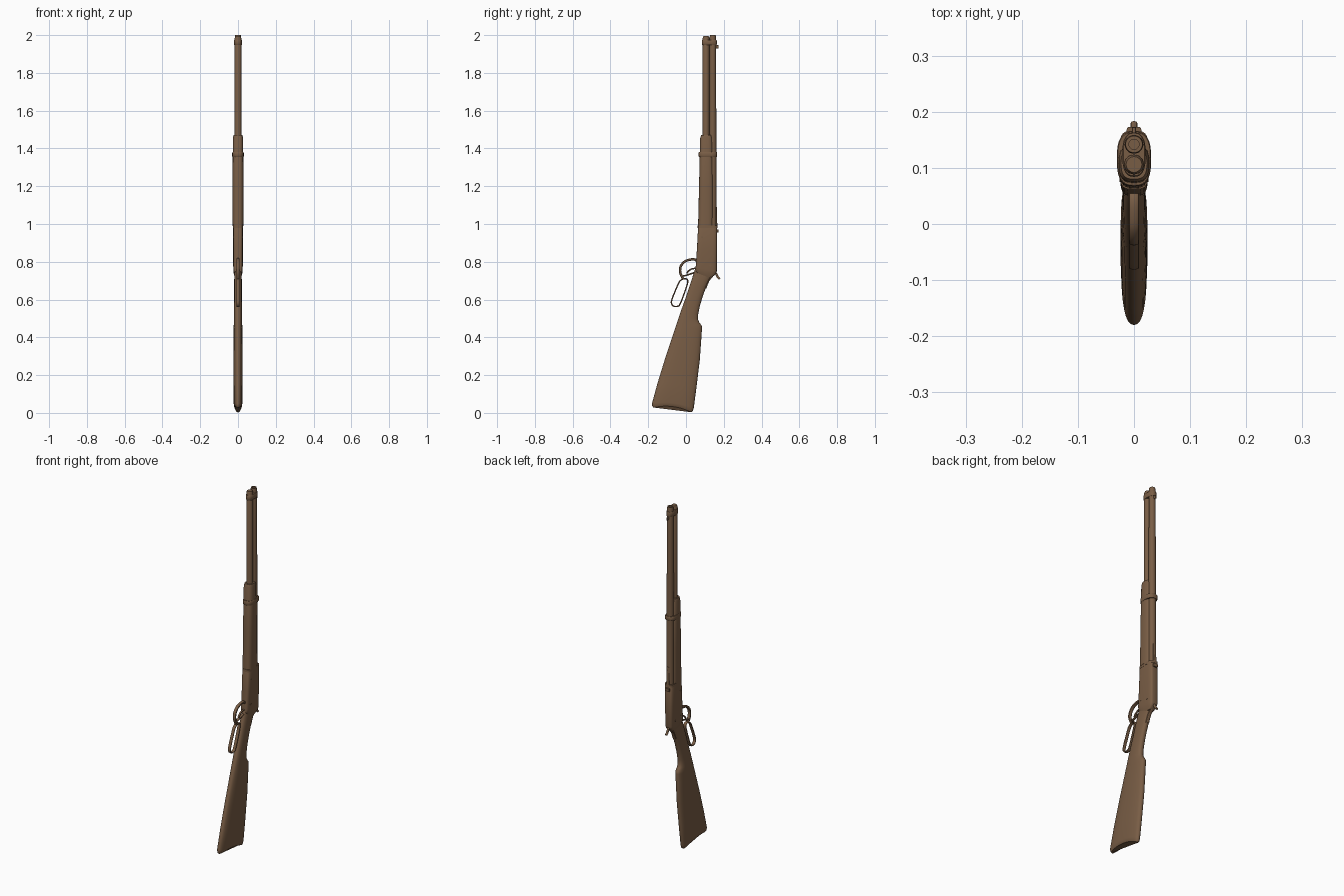
import bpy, bmesh, math
from mathutils import Vector

if "Cube" in bpy.data.objects:
    bpy.data.objects.remove(bpy.data.objects["Cube"])

wood = bpy.data.materials.new("brown")
wood.diffuse_color = (0.19, 0.11, 0.06, 1)
wood.use_nodes = True
wood.node_tree.nodes["Principled BSDF"].inputs["Base Color"].default_value = wood.diffuse_color


def skin(name, rings, closed=False, angle=40):
    """Join a list of rings into a surface, capped unless closed."""
    bm = bmesh.new()
    vr = [[bm.verts.new(p) for p in r] for r in rings]
    n = len(vr[0])
    pairs = list(zip(vr, vr[1:])) + ([(vr[-1], vr[0])] if closed else [])
    for a, b in pairs:
        for i in range(n):
            bm.faces.new((a[i], a[(i + 1) % n], b[(i + 1) % n], b[i]))
    if not closed:
        bm.faces.new(vr[0])
        bm.faces.new(vr[-1])
    bmesh.ops.recalc_face_normals(bm, faces=bm.faces)
    me = bpy.data.meshes.new(name)
    bm.to_mesh(me)
    bm.free()
    me.materials.append(wood)
    ob = bpy.data.objects.new(name, me)
    bpy.context.collection.objects.link(ob)
    bpy.context.view_layer.objects.active = ob
    ob.select_set(True)
    bpy.ops.object.shade_smooth_by_angle(angle=math.radians(angle))
    ob.select_set(False)
    return ob


def spow(v, e):
    return math.copysign(abs(v) ** e, v)


def loft(name, stations, n=2.0, seg=32, x=0):
    """Stations: front y, front z, back y, back z, half width, middle lift."""
    rings = []
    for fy, fz, by, bz, w, lift in stations:
        ring = []
        for i in range(seg):
            a = 2 * math.pi * i / seg
            c, s = spow(math.cos(a), 2 / n), spow(math.sin(a), 2 / n)
            ring.append((x + w * s, (fy + by) / 2 + c * (by - fy) / 2,
                         (fz + bz) / 2 + c * (bz - fz) / 2 + lift * (1 - c * c)))
        rings.append(ring)
    return skin(name, rings)


def upright(name, y, profile):
    """Round tube along z from (z, radius) pairs."""
    return loft(name, [(y - r, z, y + r, z, r, 0) for z, r in profile])


def block(name, spans, n=3.0):
    """Level sections: z, y min, y max, half width."""
    return loft(name, [(a, z, b, z, w, 0) for z, a, b, w in spans], n)


def strip(name, pts, t, w, closed=False, sub=6):
    """Flattened rod along a smooth y-z path; t half thickness, w half width."""
    P = [Vector((0, *p)) for p in pts]
    n = len(P)
    get = lambda i: P[i % n] if closed else P[max(0, min(n - 1, i))]
    path = []
    for i in range(n if closed else n - 1):
        a, b, c, d = (get(i + k) for k in (-1, 0, 1, 2))
        for k in range(sub):
            u = k / sub
            path.append(0.5 * (2 * b + (c - a) * u + (2 * a - 5 * b + 4 * c - d) * u * u
                               + (3 * b - a - 3 * c + d) * u ** 3))
    if not closed:
        path.append(P[-1])
    m, rings = len(path), []
    for i, p in enumerate(path):
        nxt = path[(i + 1) % m] if closed else path[min(i + 1, m - 1)]
        prv = path[i - 1] if closed else path[max(i - 1, 0)]
        side = (nxt - prv).normalized().cross(Vector((1, 0, 0)))
        rings.append([p + side * t * spow(math.cos(q), .7) + Vector((w * spow(math.sin(q), .7), 0, 0))
                      for q in [2 * math.pi * k / 12 for k in range(12)]])
    return skin(name, rings, closed)


# barrel with open bore, and magazine tube below it
upright("barrel", 0.142, [(0.98, .02), (1.4, .019), (1.77, .0175), (1.99, .0165), (2.0, .015),
                          (2.0, .009), (1.93, .009)])
upright("magazine_tube", 0.106, [(1.4, .0175), (1.985, .0175), (1.995, .014)])

# forend and bands
block("forend", [(0.99, .064, .145, .028), (1.2, .069, .145, .029), (1.455, .075, .14, .027),
                 (1.47, .08, .135, .023)], 2.8)
block("forend_band", [(1.355, .069, .163, .029), (1.358, .067, .165, .0305),
                      (1.377, .067, .165, .0305), (1.38, .069, .163, .029)], 2.8)
block("muzzle_band", [(1.947, .086, .162, .019), (1.95, .084, .163, .021),
                      (1.972, .084, .163, .021), (1.975, .086, .162, .019)], 2.6)

# receiver with slanted lower end
loft("receiver", [(.065, .735, .14, .72, .017, -.008), (.05, .75, .158, .735, .022, -.006),
                  (.051, .77, .163, .75, .025, 0), (.058, .87, .164, .87, .0255, 0),
                  (.064, .985, .164, .985, .0255, 0), (.066, .99, .162, .99, .024, 0)], 4.5)
block("receiver_collar", [(.978, .062, .166, .0265), (.992, .062, .166, .0265)], 4)

# side screws and loading plate
for s in (-1, 1):
    for i, (y, z) in enumerate([(.08, .79), (.13, .78), (.085, .93)]):
        a = [2 * math.pi * k / 12 for k in range(12)]
        skin("receiver_screw_%d_%s" % (i, "left" if s < 0 else "right"),
             [[(s * x, y + .005 * math.cos(q), z + .005 * math.sin(q)) for q in a]
              for x in (.02, .0262)])

# stock: wrist, comb notch, flared and concave butt
loft("stock", [(.048, .762, .14, .735, .018, 0), (.033, .715, .121, .698, .02, 0),
               (.018, .67, .106, .665, .02, 0), (.002, .62, .088, .615, .02, 0),
               (-.016, .57, .073, .565, .0205, 0), (-.03, .53, .065, .525, .021, 0),
               (-.04, .5, .063, .497, .0215, 0), (-.046, .482, .07, .479, .022, 0),
               (-.052, .465, .083, .463, .0225, 0), (-.057, .45, .085, .45, .023, 0),
               (-.11, .29, .073, .28, .024, 0), (-.15, .16, .056, .14, .024, 0),
               (-.18, .05, .041, .025, .023, .015), (-.179, .036, .036, .009, .021, .017),
               (-.172, .028, .029, .003, .017, .018)], 2.5)

# rear tang along the wrist
strip("upper_tang", [(.15, .745), (.137, .722), (.119, .7), (.103, .66)], .005, .01)

# lever: trigger guard bow, hand loop, floor strip, trigger
strip("lever_guard", [(.062, .8), (.045, .812), (.02, .811), (-.008, .8), (-.028, .775),
                      (-.031, .745), (-.02, .718), (-.012, .708)], .0065, .009)
strip("lever_loop", [(-.022, .706), (-.006, .711), (.008, .704), (.008, .685), (-.012, .625),
                     (-.032, .575), (-.045, .564), (-.065, .565), (-.077, .58), (-.073, .605),
                     (-.053, .655), (-.036, .693)], .0035, .009, True)
strip("guard_floor", [(-.018, .724), (.0, .728), (.03, .738), (.055, .745)], .004, .007)
strip("trigger", [(.05, .765), (.03, .762), (.012, .75), (.004, .738)], .004, .005)

# hammer
strip("hammer", [(.14, .76), (.158, .738), (.168, .72), (.179, .708)], .006, .006)

# sights
strip("front_sight", [(.155, 1.94), (.166, 1.938), (.172, 1.938)], .009, .004)
block("rear_sight_base", [(.985, .155, .166, .009), (1.09, .15, .163, .009)], 4)
block("rear_sight_leaf", [(.955, .158, .172, .013), (.972, .158, .173, .013)], 5)
